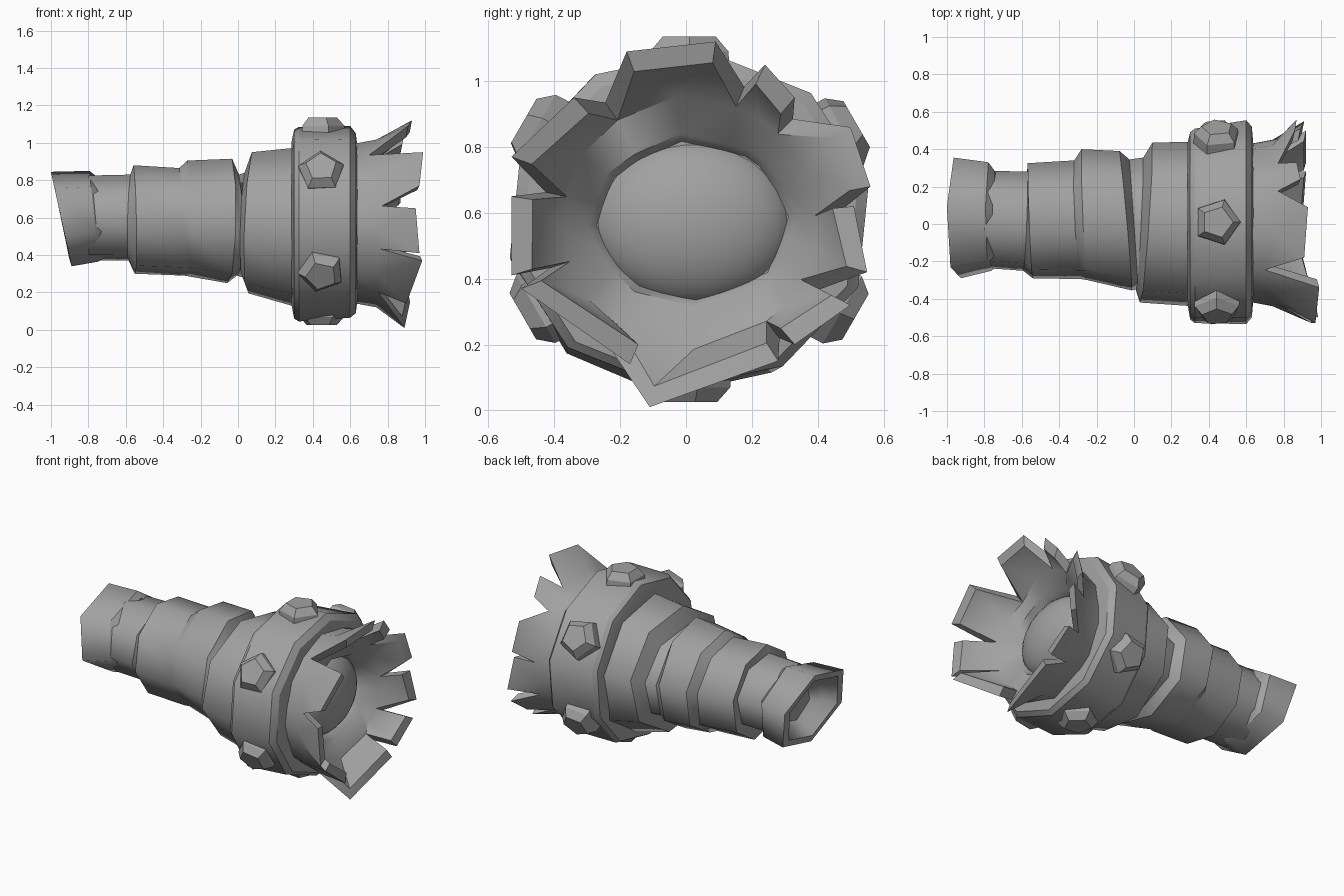
import bpy, bmesh, math
from mathutils import Vector, Matrix

if "Cube" in bpy.data.objects:
    bpy.data.objects.remove(bpy.data.objects["Cube"])

STONE = bpy.data.materials.new("stone_grey")
STONE.diffuse_color = (0.36, 0.36, 0.36, 1)
STONE.use_nodes = True
STONE.node_tree.nodes["Principled BSDF"].inputs["Base Color"].default_value = STONE.diffuse_color


def finish(name, bm, angle=None):
    """Turn bm into an object; with no angle the edge sharpness is already set."""
    bmesh.ops.recalc_face_normals(bm, faces=bm.faces)
    me = bpy.data.meshes.new(name)
    bm.to_mesh(me)
    bm.free()
    me.materials.append(STONE)
    ob = bpy.data.objects.new(name, me)
    bpy.context.collection.objects.link(ob)
    if angle is not None:
        bpy.ops.object.select_all(action='DESELECT')
        ob.select_set(True)
        bpy.context.view_layer.objects.active = ob
        bpy.ops.object.shade_smooth_by_angle(angle=math.radians(angle))
    return ob


def ring(sides, phase, x, y0, y1, z0, z1, lean_z=0, lean_y=0):
    """Polygon across x that fills the box y0..y1, z0..z1, leaning along z and y."""
    a = [phase + 2 * math.pi * i / sides for i in range(sides)]
    c, s = [math.cos(t) for t in a], [math.sin(t) for t in a]
    fit = lambda v, lo, hi, l: lo + (v - min(l)) / (max(l) - min(l)) * (hi - lo)
    pts = []
    for cc, ss in zip(c, s):
        y, z = fit(cc, y0, y1, c), fit(ss, z0, z1, s)
        pts.append(Vector((x + lean_z * (z - (z0 + z1) / 2) + lean_y * (y - (y0 + y1) / 2), y, z)))
    return pts


def skin(bm, rows):
    """Join rows of vertices into a closed tube with capped ends."""
    n = len(rows[0])
    for a, b in zip(rows, rows[1:]):
        for i in range(n):
            j = (i + 1) % n
            bm.faces.new((a[i], a[j], b[j], b[i]))
    bm.faces.new(rows[0])
    bm.faces.new(rows[-1])


def loft(name, sections, sides=8, phase=0.2):
    """Tube through the sections: smooth around, sharp across each step."""
    bm = bmesh.new()
    rows = [[bm.verts.new(p) for p in ring(sides, phase, *s)] for s in sections]
    skin(bm, rows)
    bmesh.ops.recalc_face_normals(bm, faces=bm.faces)
    for f in bm.faces:
        f.smooth = True
    for row in rows:
        for e in bm.edges:
            if e.verts[0] in row and e.verts[1] in row and e.calc_face_angle() > .35:
                e.smooth = False
    return finish(name, bm)


# Narrow end: hexagonal lip with a recessed mouth
loft("end_lip", [(-.78, -.12, .18, .48, .70), (-.86, -.19, .24, .43, .76, -.1),
                 (-.945, -.235, .295, .385, .80, -.2), (-.945, -.29, .355, .34, .845, -.22),
                 (-.77, -.25, .33, .365, .85, -.1), (-.735, -.22, .28, .385, .82, -.1)],
     sides=6, phase=0.35)

# Stepped tapering body
loft("tapering_body", [(-.80, -.235, .285, .37, .825), (-.58, -.25, .28, .37, .83, .03, .04),
                       (-.555, -.29, .325, .30, .88, -.02, -.04),
                       (-.30, -.295, .34, .29, .865, -.06, -.05),
                       (-.265, -.30, .40, .285, .905, -.03, -.04),
                       (-.045, -.355, .39, .25, .915, .02, -.09),
                       (.00, -.345, .345, .29, .83, 0, -.07), (.03, -.355, .355, .28, .84, .03, .05),
                       (.065, -.42, .435, .195, .95, .04, .07), (.32, -.44, .44, .12, .975)])

# Thick band round the wide end
loft("band", [(.285, -.42, .43, .14, 1.0), (.30, -.51, .49, .06, 1.07),
              (.325, -.53, .51, .045, 1.085), (.60, -.535, .555, .065, 1.09),
              (.63, -.50, .52, .09, 1.05), (.64, -.38, .40, .17, .97)],
     sides=10, phase=0.22)

# Six five-sided studs on the band, the side ones standing further out
for k in range(6):
    a = math.radians(90 + 60 * k)
    out, along = Vector((0, math.cos(a), math.sin(a))), Vector((1, 0, 0))
    push = .03 if k % 3 else 0
    bm = bmesh.new()
    rows = []
    for r, d in ((.13, .43), (.125, .51 + push), (.085, .555 + push)):
        rows.append([bm.verts.new(Vector((.445, .01, .58)) + out * d
                                  + along * r * math.cos(t) + out.cross(along) * r * math.sin(t))
                     for t in (2 * math.pi * i / 5 + .35 * k for i in range(5))])
    skin(bm, rows)
    finish("band_stud", bm, 20)

# Jagged cup teeth: valley before the tooth (degrees, x), then the tip corners (x, y, z)
teeth = [(68, .77, (.91, -.18, 1.09), (.93, .09, 1.12)),
         (125, .70, (.97, -.53, .77), (.99, -.34, .95)),
         (168, .77, (.97, -.53, .41), (.95, -.53, .65)),
         (198, .76, (.90, -.17, .14), (.985, -.50, .37)),
         (236, .75, (.92, .28, .15), (.89, -.11, .01)),
         (308, .77, (.92, .50, .32), (.92, .33, .20)),
         (333, .77, (.89, .51, .62), (.91, .55, .42)),
         (363, .77, (.86, .50, .86), (.87, .56, .68)),
         (405, .77, (.89, .24, 1.05), (.87, .33, .95))]
CENTRE = Vector((0, .01, .57))
bm = bmesh.new()


def on_cup(x, r, deg):
    t = math.radians(deg)
    return bm.verts.new(CENTRE + Vector((x, r * math.cos(t), r * math.sin(t))))


def on_mouth(x, scale, deg):
    """Point on the eight-sided mouth outline."""
    t = math.radians(deg)
    r = scale * math.cos(math.pi / 8) / math.cos((t - .1) % (math.pi / 4) - math.pi / 8)
    return bm.verts.new((x, .02 + .325 * r * math.cos(t), .575 + .268 * r * math.sin(t)))


def inward(v, d):
    axis = Vector((v.co.x, CENTRE.y, CENTRE.z))
    return bm.verts.new(v.co + (axis - v.co).normalized() * d + Vector((-.012, 0, 0)))


loops = {k: [] for k in ("root", "valley", "valley_in", "mouth", "throat")}
for deg, x, *_ in teeth:
    loops["root"].append(on_cup(.58, .41, deg))
    loops["valley"].append(on_cup(x, .445, deg))
    loops["valley_in"].append(inward(loops["valley"][-1], .065))
    loops["mouth"].append(on_mouth(.69, 1, deg))
    loops["throat"].append(on_mouth(.62, .88, deg))
root, valley, valley_in, mouth, throat = loops.values()
for i, (deg, x, *tip) in enumerate(teeth):
    j = (i + 1) % len(teeth)
    mid = deg + ((teeth[j][0] - deg) % 360) / 2
    tip.sort(key=lambda p: (math.atan2(p[2] - .57, p[1]) - math.radians(mid) + math.pi)
             % (2 * math.pi))
    t0, t1 = [bm.verts.new(p) for p in tip]
    t0i, t1i = inward(t0, .065), inward(t1, .065)
    m0, m1 = on_cup(.58, .42, mid), on_cup(.74, .45, mid)
    m1i, mm, mt = inward(m1, .065), on_mouth(.69, 1, mid), on_mouth(.62, .88, mid)
    a, b, ai, bi = valley[i], valley[j], valley_in[i], valley_in[j]
    for f in ((root[i], m0, m1, a), (m0, root[j], b, m1),            # outside
              (a, m1, t0), (m1, b, t1), (m1, t1, t0),
              (a, t0, t0i, ai), (t0, t1, t1i, t0i), (t1, b, bi, t1i),  # broken rim
              (ai, t0i, m1i), (m1i, t1i, bi), (m1i, t0i, t1i),         # inside
              (ai, m1i, mm, mouth[i]), (m1i, bi, mouth[j], mm),
              (mouth[i], mm, mt, throat[i]), (mm, mouth[j], throat[j], mt)):
        bm.faces.new(f)
finish("jagged_cup", bm, 42)

# Smooth bulge in the mouth
bm = bmesh.new()
bmesh.ops.create_uvsphere(bm, u_segments=32, v_segments=16, radius=1,
                          matrix=Matrix.Translation((.58, .02, .57)) @
                          Matrix.Diagonal((.16, .31, .255, 1)))
finish("mouth_bulge", bm, 180)
